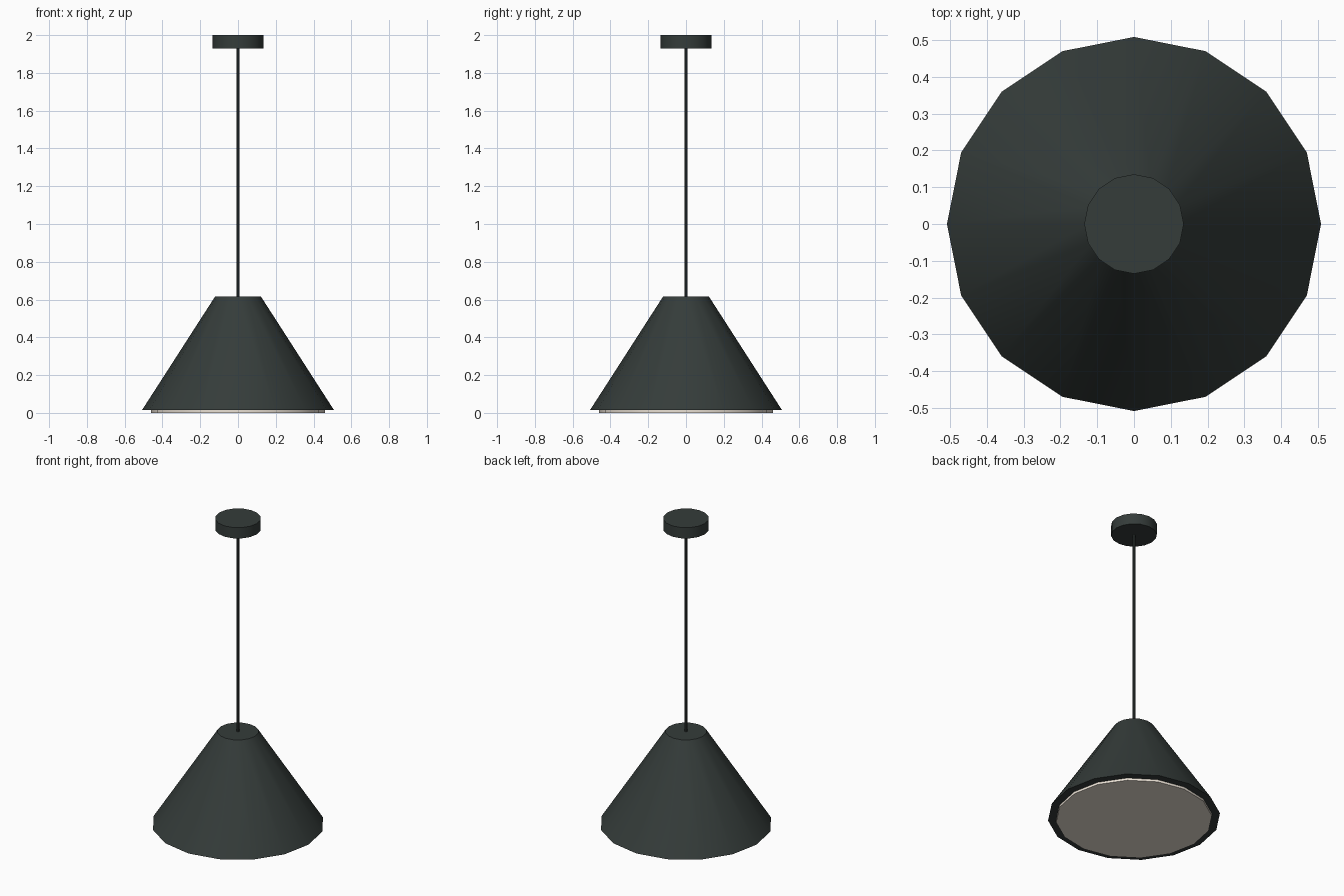
import bpy
import math

if "Cube" in bpy.data.objects:
    bpy.data.objects.remove(bpy.data.objects["Cube"])


def material(name, color):
    mat = bpy.data.materials.new(name)
    mat.diffuse_color = color
    mat.use_nodes = True
    mat.node_tree.nodes["Principled BSDF"].inputs["Base Color"].default_value = mat.diffuse_color
    return mat


dark = material("dark_metal", (0.035, 0.045, 0.042, 1))
pale = material("warm_diffuser", (0.82, 0.75, 0.66, 1))


def drum(name, r_bottom, r_top, z0, z1, sides, mat):
    """Closed round part between two heights, with a corner on the x axis."""
    bpy.ops.mesh.primitive_cone_add(vertices=sides, radius1=r_bottom, radius2=r_top,
                                    depth=z1 - z0, location=(0, 0, (z0 + z1) / 2))
    obj = bpy.context.object
    obj.name = name
    obj.data.materials.append(mat)
    bpy.ops.object.shade_smooth_by_angle(angle=math.radians(35))
    return obj


# Light diffuser showing just below the shade
drum("diffuser", 0.46, 0.46, 0.0, 0.025, 16, pale)
# Conical lamp shade
drum("shade", 0.508, 0.122, 0.015, 0.615, 16, dark)
# Hanging cord
drum("cord", 0.008, 0.008, 0.61, 1.935, 8, dark)
# Ceiling canopy
drum("ceiling_canopy", 0.135, 0.135, 1.93, 2.0, 16, dark)
